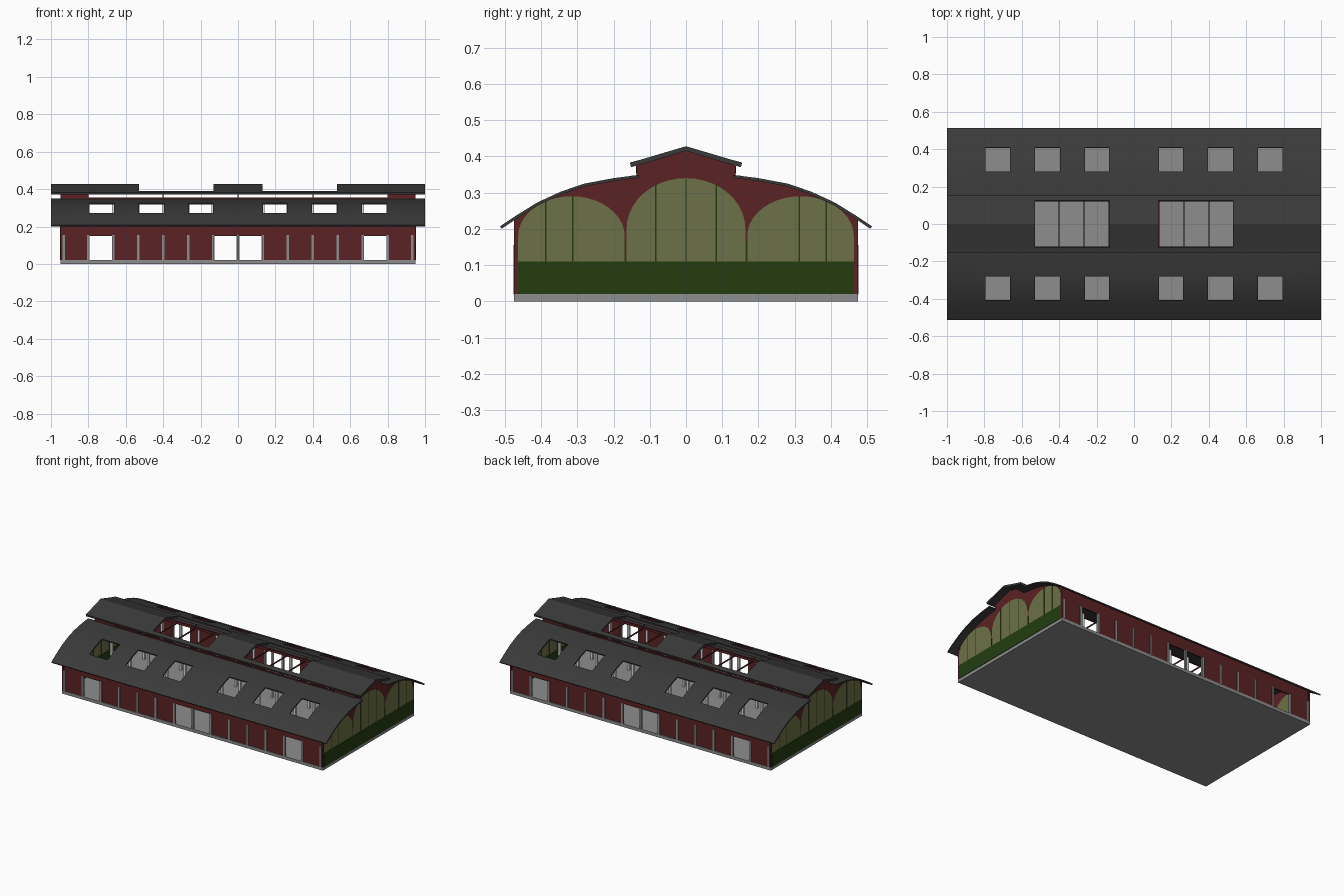
import bpy, bmesh, math

if "Cube" in bpy.data.objects:
    bpy.data.objects.remove(bpy.data.objects["Cube"], do_unlink=True)


def material(name, r, g, b):
    m = bpy.data.materials.new(name)
    m.use_nodes = True
    m.diffuse_color = (r, g, b, 1)
    m.node_tree.nodes["Principled BSDF"].inputs["Base Color"].default_value = (r, g, b, 1)
    return m


ROOF = material("dark slate", 0.042, 0.042, 0.042)
RED = material("barn red", 0.105, 0.016, 0.018)
GREY = material("concrete grey", 0.27, 0.27, 0.27)
GLASS = material("olive glass", 0.155, 0.165, 0.065)
GREEN = material("dark green", 0.017, 0.046, 0.005)
WHITE = material("white paint", 0.75, 0.75, 0.75)


def finish(name, bm, mat):
    mesh = bpy.data.meshes.new(name)
    bm.to_mesh(mesh)
    bm.free()
    mesh.materials.append(mat)
    ob = bpy.data.objects.new(name, mesh)
    bpy.context.collection.objects.link(ob)
    return ob


def boxes(name, mat, items):
    """One object from (centre, size) blocks."""
    bm = bmesh.new()
    for centre, size in items:
        for v in bmesh.ops.create_cube(bm, size=1)["verts"]:
            v.co = [c + k * s for c, k, s in zip(centre, v.co, size)]
    return finish(name, bm, mat)


def prism(name, mat, outline, x, depth):
    """Extrude a y-z outline along x, centred on x."""
    bm = bmesh.new()
    face = bm.faces.new([bm.verts.new((x - depth / 2, y, z)) for y, z in outline])
    new = bmesh.ops.extrude_face_region(bm, geom=[face])["geom"]
    for v in new:
        if isinstance(v, bmesh.types.BMVert):
            v.co.x += depth
    bmesh.ops.recalc_face_normals(bm, faces=bm.faces)
    return finish(name, bm, mat)


def sheet(name, mat, xs, profile, is_hole, thick, smooth=False):
    """Sweep a y-z profile along x, leave out cells that are holes, thicken."""
    bm = bmesh.new()
    grid = [[bm.verts.new((x, y, z)) for y, z in profile] for x in xs]
    for i in range(len(xs) - 1):
        for j in range(len(profile) - 1):
            quad = (grid[i][j], grid[i + 1][j], grid[i + 1][j + 1], grid[i][j + 1])
            mid = sum((v.co for v in quad), quad[0].co * 0) / 4
            if not is_hole(mid):
                bm.faces.new(quad)
    loose = [v for v in bm.verts if not v.link_faces]
    bmesh.ops.delete(bm, geom=loose, context="VERTS")
    ob = finish(name, bm, mat)
    mod = ob.modifiers.new("thickness", "SOLIDIFY")
    mod.thickness = thick
    mod.offset = -1
    bpy.ops.object.select_all(action="DESELECT")
    bpy.context.view_layer.objects.active = ob
    ob.select_set(True)
    bpy.ops.object.modifier_apply(modifier=mod.name)
    if smooth:
        bpy.ops.object.shade_smooth_by_angle(angle=math.radians(25))
    return ob


def mirrored(values):
    return sorted({s * v for v in values for s in (-1, 1)})


def within(v, spans):
    return any(a < abs(v) < b for a, b in spans)


BAY = 0.1335
post_x = mirrored([i * BAY for i in range(7)])
skylights = [(BAY, 0.262), (0.395, 0.53), (0.662, 0.795)]
doors = [(-1, BAY), (5 * BAY, 6 * BAY)]

# Floor slab
boxes("floor_slab", GREY, [((0, 0, 0.01), (1.9, 0.95, 0.02))])

# Curved lower roofs with skylight openings
slope = [(0.513, 0.207), (0.47, 0.236), (0.41, 0.273), (0.345, 0.303),
         (0.28, 0.325), (0.2, 0.34), (0.13, 0.349)]
roof_x = mirrored([1] + [x for span in skylights for x in span])
roof_hole = lambda p: 0.28 < abs(p.y) < 0.41 and within(p.x, skylights)
sheet("front_roof", ROOF, roof_x, [(-y, z) for y, z in slope], roof_hole, 0.008, True)
sheet("back_roof", ROOF, roof_x, slope[::-1], roof_hole, 0.008, True)

# Raised ridge roof with two long openings
ridge = [(-0.155, 0.383), (-0.125, 0.391), (0, 0.428), (0.125, 0.391), (0.155, 0.383)]
sheet("ridge_roof", ROOF, mirrored([1, 0.53, 0.13]), ridge,
      lambda p: abs(p.y) < 0.125 and 0.13 < abs(p.x) < 0.53, 0.013)

# Long walls with doorways, and the open clerestory bands above
wall_x = mirrored([0.95, BAY, 5 * BAY, 6 * BAY])
wall = [(0.47, z) for z in (0.02, 0.15, 0.227)]
band = [(0.137, z) for z in (0.338, 0.354, 0.372, 0.38)]
door_hole = lambda p: p.z < 0.15 and within(p.x, doors)
band_hole = lambda p: 0.354 < p.z < 0.372 and abs(p.x) < 0.8
for side, name in ((-1, "front"), (1, "back")):
    for part, xs, prof, hole in (("wall", wall_x, wall, door_hole),
                                 ("clerestory", mirrored([0.95, 0.8]), band, band_hole)):
        points = [(side * y, z) for y, z in prof][::-side]
        sheet(name + "_" + part, RED, xs, points, hole, 0.01)

    # Outside posts, inner columns and clerestory bars
    boxes(name + "_posts", GREY, [((x, side * 0.469, 0.087), (0.013, 0.014, 0.136))
                                  for x in post_x + [-0.932, 0.932]])
    boxes(name + "_inner_columns", WHITE, [((x, side * 0.167, 0.178), (0.014, 0.014, 0.317))
                                           for x in post_x])
    boxes(name + "_clerestory_bars", GREEN, [((x, side * 0.135, 0.363), (0.005, 0.005, 0.02))
                                             for x in (-0.4, 0, 0.4)])

# Thin tie bars below the ridge openings
boxes("ridge_ties", RED, [((x, 0, 0.343), (0.005, 0.3, 0.008)) for x in post_x])


def arch(cy, half, spring, rise, base=0.1, n=20):
    pts = [(cy - half, base), (cy + half, base)]
    for i in range(n + 1):
        a = math.pi * i / n
        pts.append((cy + half * math.cos(a), spring + rise * math.sin(a)))
    return pts


# End gables: red panel, arched glass, green plinth and glazing bars
half = [(0.475, 0.02), (0.475, 0.224)]
half += [(y, z - 0.005) for y, z in slope[2:-1]]
half += [(0.136, 0.343), (0.136, 0.38)]
gable = half + [(0, 0.42)] + [(-y, z) for y, z in half[::-1]]
bars = {0: 0.339, 0.083: 0.322, 0.167: 0.165, 0.313: 0.289, 0.387: 0.275}
for side, name in ((-1, "right"), (1, "left")):
    x = side * 0.944
    prism(name + "_gable", RED, gable, x, 0.01)
    prism(name + "_centre_glass", GLASS, arch(0, 0.164, 0.2, 0.14), x, 0.015)
    for s, end in ((-1, "front"), (1, "back")):
        prism(f"{name}_{end}_glass", GLASS, arch(s * 0.316, 0.147, 0.18, 0.11), x, 0.015)
    boxes(name + "_plinth", GREEN, [((x, 0, 0.065), (0.018, 0.926, 0.09))])
    boxes(name + "_glazing_bars", GREEN,
          [((x, s * y, (top + 0.1) / 2), (0.018, 0.004, top - 0.1))
           for y, top in bars.items() for s in ((1, -1) if y else (1,))])
